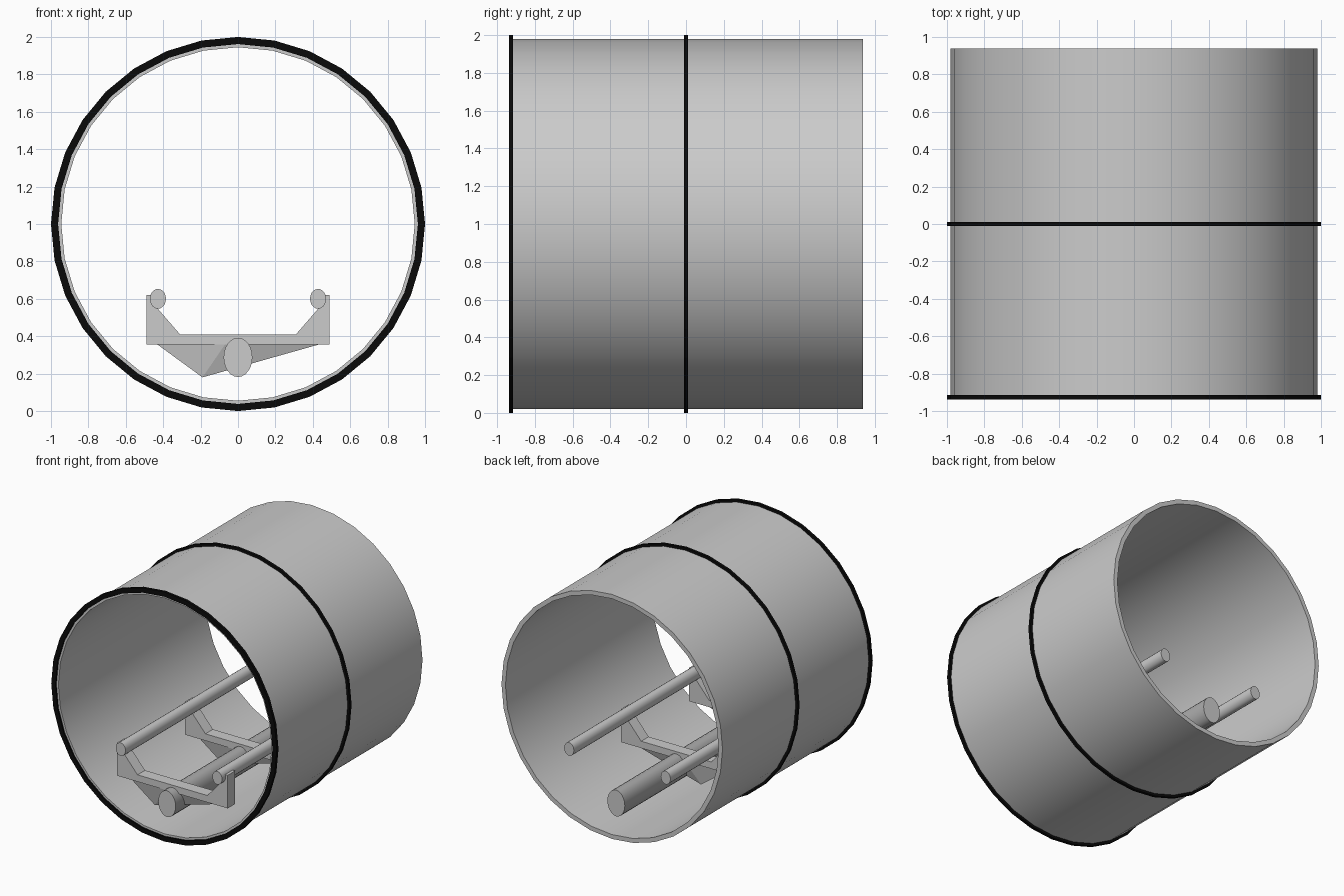
import bpy, bmesh, math

if "Cube" in bpy.data.objects:
    bpy.data.objects.remove(bpy.data.objects["Cube"])


def material(name, c):
    m = bpy.data.materials.new(name)
    m.diffuse_color = (c, c, c, 1)
    m.use_nodes = True
    m.node_tree.nodes["Principled BSDF"].inputs["Base Color"].default_value = m.diffuse_color
    return m


GREY = material("light grey", 0.6)
MID = material("pipe grey", 0.42)
BLACK = material("black", 0.003)


def make(name, verts, faces, mats, smooth=False):
    me = bpy.data.meshes.new(name)
    me.from_pydata(verts, [], faces)
    bm = bmesh.new()
    bm.from_mesh(me)
    bmesh.ops.recalc_face_normals(bm, faces=bm.faces)
    bm.to_mesh(me)
    bm.free()
    ob = bpy.data.objects.new(name, me)
    bpy.context.collection.objects.link(ob)
    for m in mats:
        me.materials.append(m)
    if smooth:
        bpy.context.view_layer.objects.active = ob
        ob.select_set(True)
        bpy.ops.object.shade_smooth_by_angle(angle=math.radians(35))
        ob.select_set(False)
    return ob


def hoop(name, r_in, r_out, y0, y1, mat, n=32, smooth=False):
    """Hollow ring around the y axis, centred at z = 1."""
    prof = [(r_in, y0), (r_out, y0), (r_out, y1), (r_in, y1)]
    verts = [(r * math.sin(a), y, 1 + r * math.cos(a))
             for a in (2 * math.pi * i / n for i in range(n)) for r, y in prof]
    faces = [(4 * i + j, 4 * i + (j + 1) % 4,
              4 * ((i + 1) % n) + (j + 1) % 4, 4 * ((i + 1) % n) + j)
             for i in range(n) for j in range(4)]
    return make(name, verts, faces, [mat], smooth)


def extrude_y(name, outline, y0, y1, mats, smooth=False):
    """Solid with an (x, z) outline running along y."""
    n = len(outline)
    verts = [(x, y, z) for y in (y0, y1) for x, z in outline]
    faces = [tuple(range(n)), tuple(range(n, 2 * n))]
    faces += [(i, (i + 1) % n, n + (i + 1) % n, n + i) for i in range(n)]
    return make(name, verts, faces, mats, smooth)


def ellipse(cx, cz, rx, rz, n):
    return [(cx + rx * math.sin(2 * math.pi * i / n),
             cz + rz * math.cos(2 * math.pi * i / n)) for i in range(n)]


# outer tube and its two black bands
hoop("tube_shell", 0.945, 0.98, -0.925, 0.937, GREY, smooth=True)
hoop("front_band", 0.962, 1.0, -0.937, -0.915, BLACK)
hoop("middle_band", 0.965, 1.0, -0.011, 0.011, BLACK)

# side rails
for side, x in (("left", -0.428), ("right", 0.428)):
    extrude_y(side + "_rail", ellipse(x, 0.6, 0.043, 0.053, 20),
              -0.875, 0.87, [GREY], True)

# central pipe, with lighter end caps
pipe = extrude_y("central_pipe", ellipse(0, 0.287, 0.077, 0.105, 24),
                 -0.9, 0.885, [GREY, MID], True)
for p in pipe.data.polygons:
    p.material_index = 0 if abs(p.normal.y) > 0.5 else 1

# cradles carrying the rails, each with a pointed web below
half = [(0.49, 0.355), (0.49, 0.62), (0.44, 0.62), (0.44, 0.56), (0.31, 0.41)]
cradle = half + [(-x, z) for x, z in reversed(half)]
for label, y in (("front", -0.83), ("rear", 0.03)):
    extrude_y(label + "_cradle", cradle, y, y + 0.095, [GREY])
    make(label + "_web",
         [(-0.43, y + 0.05, 0.355), (-0.07, y, 0.355), (0.43, y + 0.05, 0.355),
          (-0.07, y + 0.095, 0.355), (-0.19, y + 0.05, 0.18)],
         [(0, 1, 2, 3), (0, 1, 4), (1, 2, 4), (2, 3, 4), (3, 0, 4)], [GREY])
